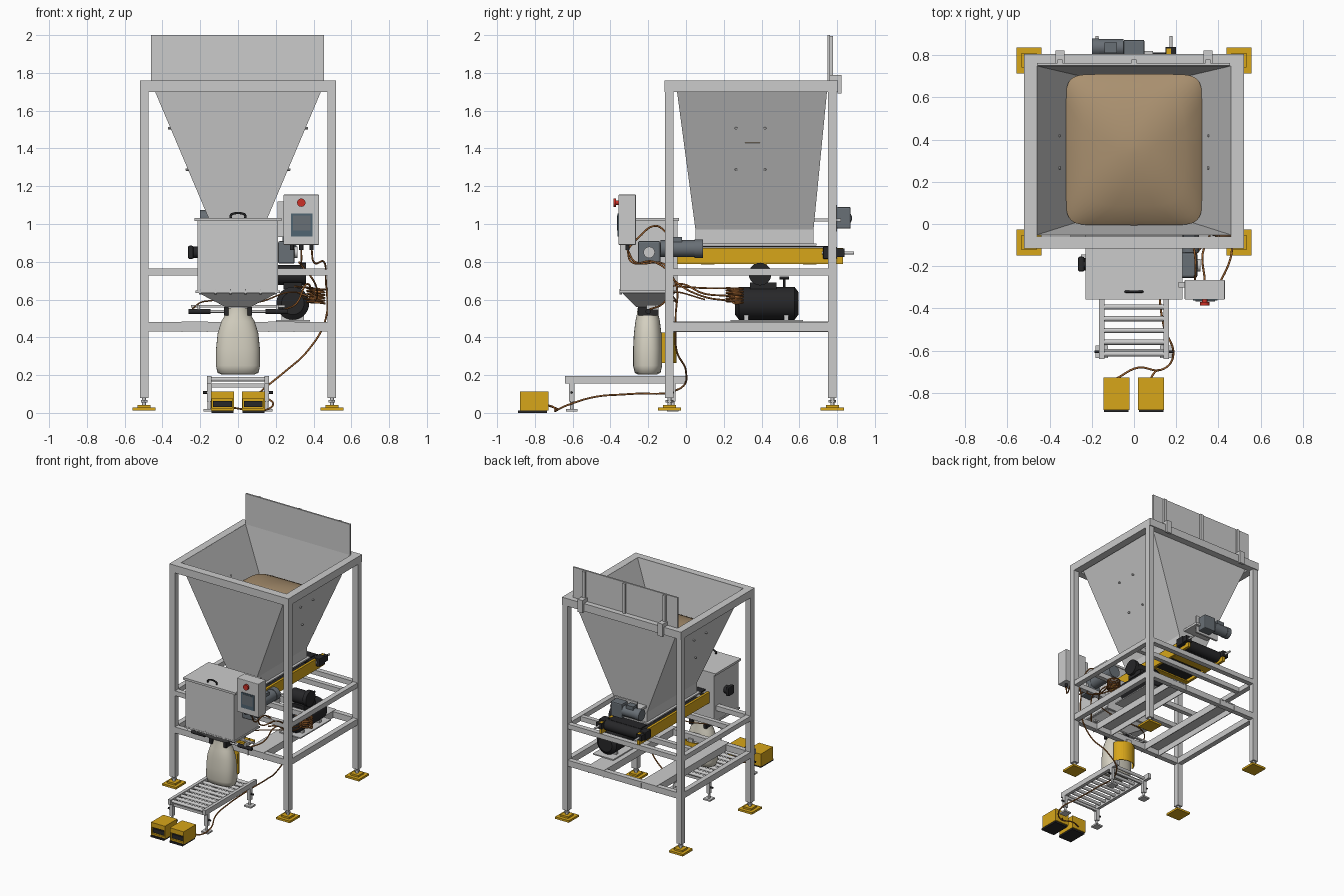
import bpy, bmesh, math
from mathutils import Vector


def mat(name, r, g, b):
    m = bpy.data.materials.new(name)
    m.diffuse_color = (r, g, b, 1)
    return m


YEL, BLK = mat("yellow", .68, .38, .01), mat("black", .02, .02, .022)
BROWN, HOSE = mat("grain", .40, .28, .16), mat("hose", .36, .13, .03)
RED, CREAM = mat("red", .6, .03, .02), mat("cream", .66, .63, .53)
MOTOR, SCREEN = mat("motor", .14, .16, .18), mat("screen", .08, .13, .17)


def finish(name, bm, m=None):
    me = bpy.data.meshes.new(name)
    bmesh.ops.recalc_face_normals(bm, faces=bm.faces[:])
    bm.to_mesh(me)
    bm.free()
    ob = bpy.data.objects.new(name, me)
    bpy.context.collection.objects.link(ob)
    if m:
        me.materials.append(m)
    return ob


def box(name, x0, x1, y0, y1, z0, z1, m=None, bevel=0):
    bm = bmesh.new()
    bmesh.ops.create_cube(bm, size=1)
    for v in bm.verts:
        v.co = ((x0 + x1) / 2 + v.co.x * (x1 - x0), (y0 + y1) / 2 + v.co.y * (y1 - y0),
                (z0 + z1) / 2 + v.co.z * (z1 - z0))
    ob = finish(name, bm, m)
    if bevel:
        b = ob.modifiers.new("bevel", 'BEVEL')
        b.width, b.segments = bevel, 2
    return ob


def cyl(name, a, b, r, m=None, n=24, r2=None):
    a, b = Vector(a), Vector(b)
    bm = bmesh.new()
    bmesh.ops.create_cone(bm, cap_ends=True, segments=n, radius1=r, radius2=r if r2 is None else r2,
                          depth=(b - a).length)
    for f in bm.faces:
        f.smooth = len(f.verts) == 4 and n > 8
    rot = (b - a).to_track_quat('Z', 'Y')
    for v in bm.verts:
        v.co = rot @ v.co + (a + b) / 2
    return finish(name, bm, m)


def loft(name, rings, m=None, caps=(False, False), smooth=False, thick=0):
    bm = bmesh.new()
    rs = [[bm.verts.new(p) for p in r] for r in rings]
    n = len(rs[0])
    for p, q in zip(rs, rs[1:]):
        for i in range(n):
            bm.faces.new((p[i], p[(i + 1) % n], q[(i + 1) % n], q[i])).smooth = smooth
    for cap, r in zip(caps, (rs[0], rs[-1])):
        if cap:
            bm.faces.new(r).smooth = smooth
    ob = finish(name, bm, m)
    if thick:
        s = ob.modifiers.new("wall", 'SOLIDIFY')
        s.thickness = thick
    return ob


def rect(x0, x1, y0, y1, z):
    return [(x0, y0, z), (x1, y0, z), (x1, y1, z), (x0, y1, z)]


def oval(cx, cy, rx, ry, z, p=2, n=40):
    pts = []
    for i in range(n):
        c, s = math.cos(math.tau * i / n), math.sin(math.tau * i / n)
        pts.append((cx + rx * math.copysign(abs(c) ** (2 / p), c), cy + ry * math.copysign(abs(s) ** (2 / p), s), z))
    return pts


def tube(name, pts, r=.005, m=HOSE):
    cu = bpy.data.curves.new(name, 'CURVE')
    cu.dimensions, cu.bevel_depth, cu.bevel_resolution, cu.resolution_u = '3D', r, 2, 6
    cu.use_fill_caps = True
    sp = cu.splines.new('BEZIER')
    sp.bezier_points.add(len(pts) - 1)
    for b, p in zip(sp.bezier_points, pts):
        b.co, b.handle_left_type, b.handle_right_type = p, 'AUTO', 'AUTO'
    cu.materials.append(m)
    ob = bpy.data.objects.new(name, cu)
    bpy.context.collection.objects.link(ob)


# Main frame: legs, levelling feet, top ring and two rail rings
for x in (-.4975, .4975):
    for y in (-.0875, .775):
        box("frame_leg", x - .0225, x + .0225, y - .0225, y + .0225, .08, 1.70)
        box("foot_plate", x - .06, x + .06, y - .062, y + .062, .012, .028, YEL)
        box("foot_pad", x - .035, x + .035, y - .035, y + .035, .028, .042, YEL)
        cyl("foot_bolt", (x, y, .04), (x, y, .09), .01)
        cyl("foot_nut", (x, y, .055), (x, y, .067), .02, n=6)
    s = math.copysign(1, x)
    xs = sorted((s * .46, s * .52))
    box("top_side_rail", *xs, -.115, .805, 1.70, 1.76)
for y0 in (-.115, .75):
    box("top_cross_rail", -.46, .46, y0, y0 + .055, 1.70, 1.76)
for z0, z1 in ((.727, .765), (.432, .48)):
    for y in (-.0875, .775):
        box("cross_rail", -.475, .475, y - .02, y + .02, z0, z1)
    for x in (-.4975, .4975):
        box("side_rail", x - .02, x + .02, -.065, .755, z0, z1)

# Lower shelf channels, open underneath
for s in (-1, 1):
    box("shelf_channel_web", *sorted((s * .16, s * .30)), -.11, .797, .474, .483)
    for a in (.16, .294):
        box("shelf_channel_flange", *sorted((s * a, s * (a + .006))), -.11, .797, .428, .474)
box("mid_support_front", -.475, .475, .12, .155, .727, .765)
box("mid_support_rear", -.475, .475, .60, .635, .727, .765)

# Rear splash board with ribs and brackets
box("splash_board", -.46, .455, .75, .763, 1.74, 2.0)
for x in (-.35, 0, .35):
    box("board_rib", x - .012, x + .012, .763, .778, 1.76, 1.995)
for x in (-.35, .35):
    box("board_bracket", x - .022, x + .022, .803, .822, 1.69, 1.79)
    box("bracket_arm", x - .022, x + .022, .76, .81, 1.76, 1.79)

# Hopper with collar, side bolts and grain
loft("hopper", [rect(-.463, .463, -.055, .752, 1.757), rect(-.13, .13, .05, .675, .97),
                rect(-.13, .13, .05, .675, .895)], thick=.006)
box("hopper_skirt", -.15, .15, .03, .69, .886, .896)
for s in (-1, 1):
    for y in (.265, .418):
        for z in (1.29, 1.51):
            x = s * (.13 + (z - .97) * .423)
            cyl("hopper_bolt", (x - s * .01, y, z), (x + s * .012, y, z - .004), .007, n=8)
loft("grain", [oval(0, .352, .325 * k, .358 * k, z, p) for k, z, p in
               ((1, 1.43, 9), (.93, 1.452, 7), (.75, 1.485, 4), (.5, 1.515, 3), (.25, 1.533, 2), (.05, 1.54, 2))],
     BROWN, (False, True), True)

# Belt conveyor with drums, take-ups and side beams
for s in (-1, 1):
    box("conveyor_beam", *sorted((s * .155, s * .175)), -.08, .83, .787, .872, YEL)
    box("belt_takeup", *sorted((s * .15, s * .205)), .725, .80, .815, .88, BLK, .006)
    box("takeup_end", *sorted((s * .15, s * .2)), .80, .838, .825, .87, BLK)
    cyl("takeup_screw", (s * .175, .72, .847), (s * .175, .89, .847), .008, n=12)
    box("front_bearing", *sorted((s * .15, s * .205)), -.12, -.05, .81, .88, BLK, .006)
for y in (-.085, .77):
    cyl("belt_drum", (-.15, y, .84), (.15, y, .84), .042, BLK)
box("belt_top", -.14, .14, -.085, .77, .876, .884, BLK)
box("belt_return", -.14, .14, -.085, .77, .797, .803, BLK)
for y in (.08, .36, .62):
    box("conveyor_tie", -.16, .16, y, y + .07, .785, .795, YEL)

# Rear hopper motor on its plate
box("rear_motor_shelf", -.13, .09, .655, .82, 1.012, 1.03)
box("rear_motor_plate", -.13, .07, .785, .80, .96, 1.1)
box("rear_gearbox", -.05, .05, .797, .872, .975, 1.09, MOTOR, .008)
cyl("rear_motor", (-.17, .836, 1.03), (-.05, .836, 1.03), .04, MOTOR)
cyl("rear_motor_cover", (-.2, .836, 1.03), (-.165, .836, 1.03), .043, MOTOR)
box("rear_terminal_box", -.14, -.08, .81, .86, 1.06, 1.09, MOTOR)

# Weighing box, lid, handle, flange and funnel
box("weigh_box", -.215, .212, -.35, -.045, .645, 1.015)
box("weigh_lid", -.23, .23, -.358, -.038, 1.015, 1.032)
tube("lid_handle", [(-.038, -.32, 1.03), (-.038, -.32, 1.046), (-.03, -.32, 1.053), (.03, -.32, 1.053),
                    (.038, -.32, 1.046), (.038, -.32, 1.03)], .006, BLK)
box("weigh_flange", -.225, .222, -.352, -.043, .636, .647)
for i in range(6):
    x = -.2 + i * .08
    cyl("flange_bolt", (x, -.345, .628), (x, -.345, .655), .006, n=6)
loft("funnel", [rect(-.205, .205, -.335, -.06, .638), rect(-.065, .065, -.26, -.14, .565)], thick=.005)
cyl("spout", (0, -.2, .50), (0, -.2, .572), .052)
box("box_knob", -.265, -.235, -.225, -.155, .815, .885, BLK, .008)
cyl("knob_stem", (-.24, -.19, .85), (-.21, -.19, .85), .03, BLK)

# Bag clamp with two air cylinders
box("clamp_bar", -.25, .25, -.165, -.145, .558, .57)
for s in (-1, 1):
    cyl("clamp_cylinder", (s * .145, -.2, .537), (s * .262, -.2, .537), .014, BLK)
    cyl("clamp_rod", (s * .06, -.2, .537), (s * .15, -.2, .537), .007)
    box("clamp_jaw", *sorted((s * .05, s * .075)), -.255, -.145, .515, .56, BLK)
    box("clamp_hanger", *sorted((s * .2, s * .215)), -.21, -.145, .545, .57)

# Filled bag and its curved rear guard
loft("bag", [oval(0, -.203, a, b, z, p) for a, b, z, p in
             ((.085, .05, .203, 2.6), (.108, .068, .212, 2.6), (.117, .077, .25, 2.6), (.116, .077, .34, 2.5),
              (.108, .073, .42, 2.4), (.088, .065, .485, 2.2), (.064, .056, .525, 2), (.058, .054, .555, 2))],
     CREAM, (True, False), True)
arc = [(math.cos(math.pi * i / 16), math.sin(math.pi * i / 16)) for i in range(17)]
guard = [(.09 * c, -.13 + .08 * s) for c, s in arc] + [(.084 * c, -.13 + .074 * s) for c, s in arc[::-1]]
loft("bag_guard", [[(x, y, z) for x, y in guard] for z in (.265, .425)], YEL, (True, True))
box("guard_hanger", -.02, .02, -.075, -.055, .41, .45)

# Front conveyor gear motor
box("drive_gearbox", .212, .30, -.255, -.135, .79, .91, MOTOR, .01)
cyl("drive_hub", (.295, -.195, .85), (.315, -.195, .85), .03)
cyl("drive_motor", (.262, -.135, .87), (.262, .05, .87), .045, MOTOR)
cyl("drive_fan_cover", (.262, .045, .87), (.262, .09, .87), .049, MOTOR)
box("drive_terminal_box", .235, .29, -.09, -.02, .905, .93, MOTOR)

# Control box
box("control_box", .24, .43, -.358, -.265, .89, 1.155, None, .004)
box("control_screen", .28, .395, -.363, -.355, .935, 1.055, SCREEN)
box("screen_display", .292, .383, -.366, -.36, .965, 1.045, MOTOR)
cyl("stop_button", (.335, -.385, 1.113), (.335, -.37, 1.113), .022, RED)
cyl("stop_button_stem", (.335, -.37, 1.113), (.335, -.35, 1.113), .012, RED)
box("control_bracket", .21, .25, -.30, -.275, .93, 1.12)
for x in (.285, .335, .39):
    cyl("cable_gland", (x, -.31, .862), (x, -.31, .892), .011, BLK, 12)

# Air compressor
cyl("air_tank", (.29, .28, .58), (.29, .575, .58), .087, BLK, 32)
for y0, y1 in ((.28, .26), (.575, .595)):
    cyl("tank_end", (.29, y0, .58), (.29, y1, .58), .087, BLK, 32, .06)
box("compressor_base", .2, .38, .235, .62, .483, .492)
for y in (.32, .53):
    box("tank_foot", .23, .35, y - .012, y + .012, .49, .52)
cyl("pump_body", (.21, .392, .73), (.33, .392, .73), .052, BLK)
cyl("pump_fan", (.33, .392, .735), (.36, .392, .735), .06, BLK)
box("pump_mount", .24, .34, .34, .48, .655, .69, BLK)
cyl("valve_stem", (.29, .52, .66), (.29, .52, .722), .006, BLK, 10)
cyl("valve_top", (.29, .495, .715), (.29, .545, .715), .008, BLK, 10)

# Coiled air hose
tube("hose_coil", [(.31, .27, .64)] + [(.412 + .046 * math.cos(t * math.tau / 8), .258 + .044 * math.sin(t * math.tau / 8),
                                      .58 + .08 * t / 44) for t in range(45)] + [(.40, .12, .66), (.3, -.05, .67)])
# Cables and air lines
tube("pedal_cable", [(.39, -.31, .865), (.40, -.29, .80), (.455, -.17, .80), (.465, -.06, .70), (.465, -.055, .5),
                     (.37, -.05, .33), (.25, 0, .22), (.14, -.03, .13), (.12, -.3, .10), (.14, -.48, .085),
                     (.185, -.63, .04), (.13, -.69, .012), (.02, -.68, .02), (-.08, -.73, .04)])
tube("pedal_cable_short", [(.12, -.69, .012), (.10, -.70, .03), (.08, -.73, .04)])
tube("drive_cable", [(.335, -.31, .865), (.335, -.27, .80), (.33, -.12, .79), (.40, -.06, .70), (.42, .08, .62),
                     (.40, .26, .59)])
tube("sensor_cable", [(.285, -.31, .865), (.29, -.25, .93), (.29, -.16, .99), (.28, -.1, .95), (.27, -.06, .92)])
tube("air_line", [(.24, -.2, .545), (.31, -.12, .58), (.36, -.05, .68), (.40, .1, .63), (.43, .22, .62)])
tube("cross_air_line", [(-.24, -.19, .552), (-.18, -.1, .59), (.1, -.05, .585), (.28, -.06, .64), (.36, .1, .6)], .004)

# Roller table
for s in (-1, 1):
    box("roller_rail", *sorted((s * .14, s * .165)), -.64, 0, .155, .195)
    for y in (-.605, -.07):
        box("table_leg", *sorted((s * .138, s * .165)), y - .014, y + .014, .06, .156)
        cyl("table_leg_bolt", (s * .152, y, .015), (s * .152, y, .07), .009, n=12)
        box("table_foot", *sorted((s * .122, s * .182)), y - .03, y + .03, .008, .02)
        cyl("table_leg_knob", (s * .16, y, .108), (s * .186, y, .108), .007, BLK, 10)
for i in range(11):
    y = -.615 + i * .0555
    cyl("roller", (-.142, y, .178), (.142, y, .178), .0125, n=16)
for y in (-.60, -.08):
    box("table_tie", -.14, .14, y - .008, y + .008, .135, .155)

# Foot pedals
for x in (-.083, .081):
    for s in (-1, 1):
        box("pedal_side", *sorted((x + s * .054, x + s * .061)), -.88, -.727, .012, .11, YEL)
    box("pedal_top", x - .061, x + .061, -.88, -.727, .075, .112, YEL)
    box("pedal_back", x - .061, x + .061, -.76, -.727, .012, .1, YEL)
    box("pedal_sill", x - .056, x + .056, -.878, -.74, .012, .026, YEL)
    box("pedal_tread", x - .05, x + .05, -.87, -.75, .03, .062, BLK)
    box("pedal_base", x - .058, x + .058, -.89, -.735, 0, .013, BLK)
